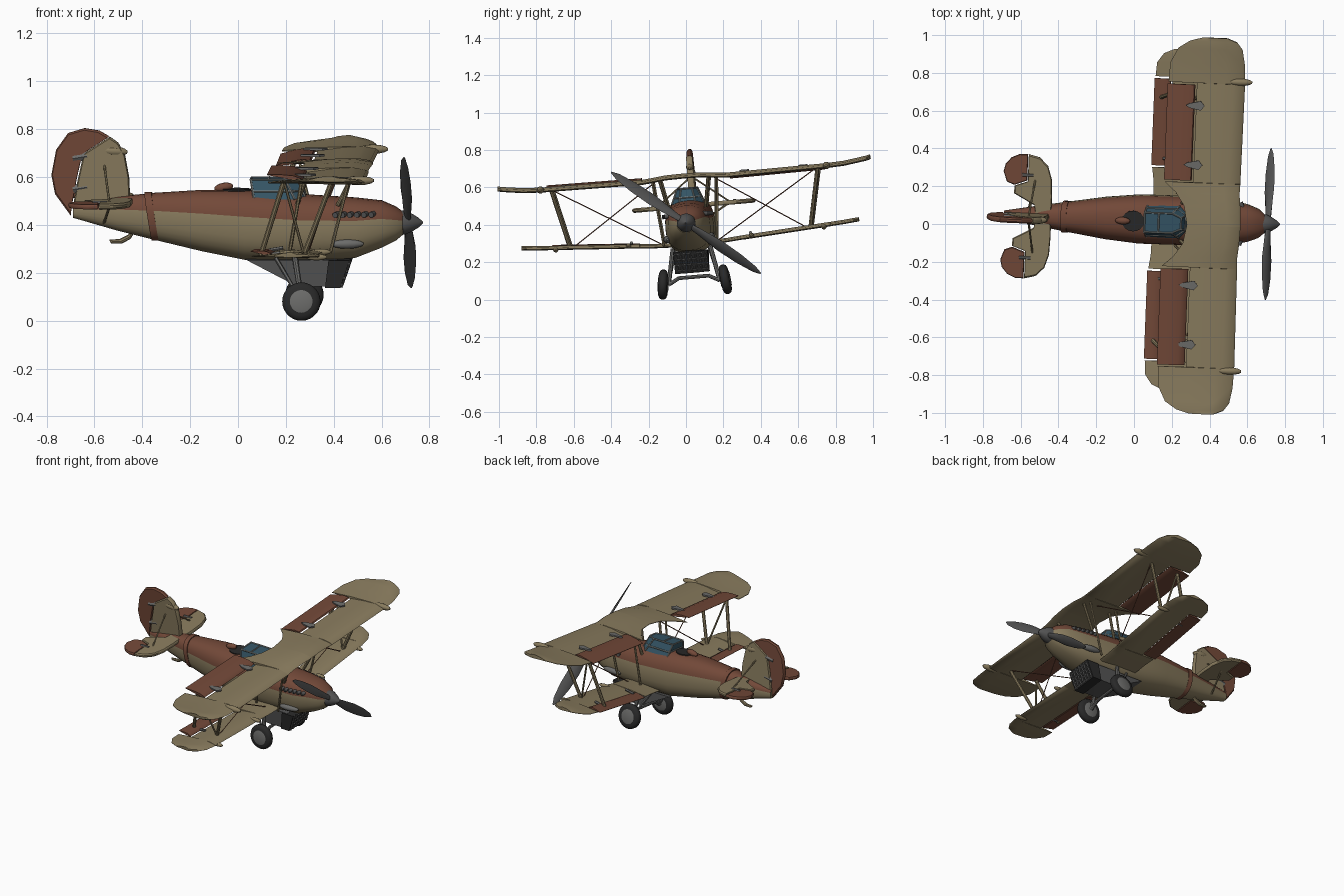
import bpy
import bmesh
from math import sin, cos, pi, radians
from mathutils import Matrix, Vector

cube = bpy.data.objects.get("Cube")
if cube:
    bpy.data.objects.remove(cube, do_unlink=True)


def material(name, r, g, b):
    mat = bpy.data.materials.new(name)
    mat.use_nodes = True
    mat.diffuse_color = (r, g, b, 1)
    mat.node_tree.nodes["Principled BSDF"].inputs["Base Color"].default_value = (r, g, b, 1)
    return mat


tan = material("khaki_tan", .25, .2, .112)
brown = material("red_brown", .17, .066, .04)
steel = material("dark_steel", .085, .085, .085)
rubber = material("black_rubber", .022, .022, .022)
grey = material("mid_grey", .15, .15, .145)
glass = material("blue_glass", .035, .09, .13)
frame = material("frame_grey", .22, .24, .23)

# Whole aircraft is banked and yawed slightly about the propeller hub
hub = Vector((.71, 0, .41))
pose = (Matrix.Translation(hub) @ Matrix.Rotation(radians(-2.2), 4, 'Z')
        @ Matrix.Rotation(radians(4.9), 4, 'X') @ Matrix.Translation(-hub))


def loft(name, rings, mats, rule=None, angle=40):
    """Skin closed rings of points; rule(i, j) picks the material."""
    bm = bmesh.new()
    rows = [[bm.verts.new(p) for p in ring] for ring in rings]
    n = len(rows[0])
    for i in range(len(rows) - 1):
        for j in range(n):
            k = (j + 1) % n
            f = bm.faces.new((rows[i][j], rows[i][k], rows[i + 1][k], rows[i + 1][j]))
            f.material_index = rule(i, j) if rule else 0
    bm.faces.new(rows[0])
    bm.faces.new(rows[-1])
    bmesh.ops.recalc_face_normals(bm, faces=bm.faces)
    bm.transform(pose)
    mesh = bpy.data.meshes.new(name)
    bm.to_mesh(mesh)
    bm.free()
    for m in mats:
        mesh.materials.append(m)
    for poly in mesh.polygons:
        poly.use_smooth = True
    mesh.set_sharp_from_angle(angle=radians(angle))
    obj = bpy.data.objects.new(name, mesh)
    bpy.context.collection.objects.link(obj)
    return obj


def rod(name, pts, radii, mat, n=8):
    """Round body through a path with one radius per point."""
    pts = [Vector(p) for p in pts]
    q = (pts[-1] - pts[0]).to_track_quat('Z', 'Y')
    rings = [[p + q @ Vector((r * cos(2 * pi * k / n), r * sin(2 * pi * k / n), 0))
              for k in range(n)] for p, r in zip(pts, radii)]
    return loft(name, rings, [mat])


def strut(name, a, b, r, mat, n=6):
    return rod(name, [a, b], [r, r], mat, n)


def pod(name, a, b, r, mat):
    """Streamlined ellipsoid between two points."""
    a, b = Vector(a), Vector(b)
    steps = [.02, .12, .3, .5, .7, .88, .98]
    return rod(name, [a.lerp(b, t) for t in steps],
               [r * 2 * (t * (1 - t)) ** .5 for t in steps], mat, 10)


def plate(name, outline, place, half, mat, inset=.95):
    """Flat outline given a lens-like edge; place(u, v, w) puts it in space."""
    cu = sum(p[0] for p in outline) / len(outline)
    cv = sum(p[1] for p in outline) / len(outline)
    rings = [[place(cu + (u - cu) * s, cv + (v - cv) * s, w) for u, v in outline]
             for w, s in ((-half, inset), (-half * .4, 1), (half * .4, 1), (half, inset))]
    return loft(name, rings, [mat], None, 30)


def side_on(u, v, w):
    return (u, w, v)


# Fuselage: rounded-box sections, brown upper deck over tan sides
SEG = 28


def section(x, top, bottom, half, lean=0, grow=0):
    mid, h = (top + bottom) / 2, (top - bottom) / 2 + grow
    ring = []
    for k in range(SEG):
        a = 2 * pi * k / SEG
        c, s = cos(a), sin(a)
        z = mid + h * abs(s) ** .8 * (1 if s > 0 else -1)
        y = (half + grow) * abs(c) ** .8 * (1 if c > 0 else -1)
        ring.append((x + (top - z) * lean, y, z))
    return ring


body = [(.69, .455, .36, .05), (.66, .477, .335, .077), (.6, .503, .305, .1),
        (.49, .515, .262, .12), (.26, .53, .245, .13), (.03, .548, .254, .13),
        (-.15, .547, .29, .112), (-.35, .535, .338, .08), (-.5, .52, .375, .055),
        (-.69, .49, .43, .022)]
loft("fuselage", [section(*b) for b in body], [tan, brown],
     lambda i, j: 1 if 1 <= j <= 12 else 0)
loft("tail_band", [section(x, .533, .34, .078, .15, .006) for x in (-.39, -.36)], [brown])

# Propeller and spinner
rod("spinner", [(x, 0, .41) for x in (.68, .7, .73, .755, .773)],
    [.05, .05, .036, .02, .003], steel, 20)
for s, side in ((1, "left"), (-1, "right")):
    a = radians(39)
    along = Vector((0, cos(a), -sin(a))) * s
    chord = Vector((0, sin(a), cos(a))) * s * .75 + Vector((.65, 0, 0))
    normal = along.cross(chord)
    rings = [[hub + along * r + chord * w * cos(k * pi / 4) + normal * t * sin(k * pi / 4)
              for k in range(8)]
             for r, w, t in ((.02, .014, .012), (.1, .026, .01), (.22, .038, .007),
                             (.34, .035, .005), (.44, .022, .003), (.483, .005, .002))]
    loft("propeller_blade_" + side, rings, [steel])

# Cockpit: dark well, headrest, glazed canopy with frame bars
loft("cockpit_well", [[(-.005 + .06 * cos(k * pi / 8), .055 * sin(k * pi / 8), z)
                       for k in range(16)] for z in (.545, .5515)], [rubber])
pod("headrest", (-.1, 0, .55), (-.02, 0, .565), .02, brown)
low = [(.07, .085), (.24, .085), (.285, .045)]
high = [(.055, .052), (.2, .052), (.25, .03)]


def ring_of(half, z):
    return [(x, y, z) for x, y in half] + [(x, -y, z) for x, y in reversed(half)]


base, roof = ring_of(low, .515), ring_of(high, .595)
loft("canopy", [base, roof], [glass], None, 10)
for k in range(6):
    strut("canopy_post", base[k], roof[k], .005, frame)
    strut("canopy_rail", roof[k], roof[(k + 1) % 6], .005, frame)
    mid_a = Vector(base[k]).lerp(Vector(roof[k]), .4)
    mid_b = Vector(base[(k + 1) % 6]).lerp(Vector(roof[(k + 1) % 6]), .4)
    strut("canopy_sill", mid_a, mid_b, .005, frame)
strut("canopy_roof_bar", (.13, -.052, .596), (.13, .052, .596), .005, frame)

# Wings
AIRFOIL = [(0, 0), (.04, .5), (.25, 1), (.6, .75), (1, .08), (1, -.08),
           (.6, -.2), (.25, -.35), (.04, -.3)]


def rib(y, lead, trail, z, t, tilt=0):
    return [(lead + (trail - lead) * c, y, z + h * t + tilt * c) for c, h in AIRFOIL]


upper = [(0, .565, .28, .655), (.1, .56, .262, .653), (.17, .553, .215, .645),
         (.225, .555, .155, .64), (.226, .555, .305, .64), (.755, .56, .305, .645),
         (.756, .56, .155, .645), (.86, .555, .16, .65), (.94, .54, .2, .661),
         (.98, .51, .26, .667), (1, .46, .33, .672)]
lower = [(0, .37, .1, .288), (.2, .37, .095, .296), (.27, .37, .085, .302),
         (.271, .37, .175, .302), (.755, .37, .175, .334), (.756, .37, .085, .334),
         (.83, .36, .09, .339), (.88, .33, .125, .344), (.905, .28, .18, .346)]

for s, side in ((1, "left"), (-1, "right")):
    loft("upper_wing_" + side, [rib(s * y, a, b, z, .02) for y, a, b, z in upper], [tan])
    loft("lower_wing_" + side, [rib(s * y, a, b, z, .017) for y, a, b, z in lower], [tan])
    # Ailerons, one side down and the other up
    loft("upper_aileron_" + side, [rib(s * y, .297, .15, z, .014, -.02 * s + .004)
                                   for y, z in ((.235, .645), (.745, .65))], [brown])
    loft("lower_aileron_" + side, [rib(s * y, .168, .08, z, .012, -.012 * s + .004)
                                   for y, z in ((.28, .306), (.745, .337))], [brown])
    for y in (.32, .635):
        loft("aileron_hinge_" + side, [[(x, s * (y + w), z) for x, w in
             ((.27, -.012), (.33, -.025), (.35, 0), (.33, .025), (.27, .012), (.25, 0))]
             for z in (.66, .669)], [grey])
        strut("lower_hinge_" + side, (.14, s * y, .315 + .02 * y), (.2, s * y, .325 + .02 * y), .008, grey)
    pod("wingtip_light_" + side, (.47, s * .768, .652), (.6, s * .768, .652), .02, tan)

    # Interplane struts, cabane struts and bracing wires
    for x0, x1 in ((.12, .22), (.3, .42)):
        strut("interplane_strut_" + side, (x0, s * .645, .33), (x1, s * .715, .645), .011, tan, 8)
    strut("diagonal_strut_" + side, (.3, s * .645, .33), (.22, s * .715, .645), .006, tan)
    for x0, x1 in ((.25, .3), (.42, .5)):
        strut("cabane_strut_" + side, (x0, s * .1, .49), (x1, s * .13, .645), .009, tan, 8)
        strut("root_strut_" + side, (x0 - .03, s * .14, .295), (x1 - .02, s * .17, .645), .007, tan)
    strut("flying_wire_" + side, (.3, s * .14, .3), (.42, s * .7, .64), .003, brown, 4)
    strut("landing_wire_" + side, (.42, s * .16, .64), (.3, s * .63, .33), .003, brown, 4)
    for y in (.33, .72):
        pod("lower_wing_fairing_" + side, (.31, s * y, .305 + .03 * y), (.4, s * y, .305 + .03 * y), .014, tan)

    # Exhaust stubs and side gun fairings
    for k in range(6):
        x = .41 + .03 * k
        y = .125 - .004 * k
        rod("exhaust_stub_" + side, [(x + .015, s * (y - .03), .455), (x, s * (y + .008), .452)],
            [.012, .012], steel, 10)
    pod("gun_fairing_" + side, (.39, s * .124, .33), (.53, s * .112, .33), .02, grey)

    # Main wheel, cambered, with hub and leg
    tilt = Vector((0, s * cos(.12), s * s * sin(.12)))
    centre = Vector((.27, s * .167, .093))
    rod("tyre_" + side, [centre + tilt * w for w in (-.024, -.018, -.008, .008, .018, .024)],
        [.058, .073, .08, .08, .073, .058], rubber, 28)
    rod("wheel_hub_" + side, [centre + tilt * w for w in (-.028, -.022, .022, .028)],
        [.035, .054, .054, .035], grey, 20)
    strut("gear_leg_" + side, centre - tilt * .03, (.24, s * .1, .28), .012, grey, 8)
    strut("gear_brace_" + side, centre - tilt * .03, (.16, s * .09, .27), .008, grey)
    strut("axle_" + side, centre - tilt * .03, (.27, s * .08, .12), .01, grey, 8)

    # Tailplane and elevator
    def flat(u, v, w, s=s):
        return (u, s * v, .503 + w)
    plate("tailplane_" + side, [(-.57, .33), (-.51, .315), (-.465, .27), (-.443, .2), (-.438, .1),
          (-.44, 0), (-.52, 0), (-.53, .06), (-.64, .12), (-.64, .16), (-.57, .185)],
          flat, .012, tan)
    plate("elevator_" + side, [(-.573, .33), (-.573, .19), (-.64, .165), (-.68, .18), (-.7, .235),
          (-.69, .275), (-.66, .31), (-.615, .33)], flat, .01, brown)
    strut("elevator_hinge_" + side, (-.6, s * .22, .512), (-.54, s * .22, .512), .009, grey)
    strut("tail_brace_" + side, (-.53, s * .2, .505), (-.56, 0, .66), .005, tan)
    strut("tail_lower_brace_" + side, (-.53, s * .18, .495), (-.56, s * .03, .41), .006, tan)

strut("axle_bar", (.27, -.085, .12), (.27, .085, .12), .01, grey, 8)

# Fin, rudder, tail lamp and skid
hinge = [(-.645, .7), (-.67, .59), (-.69, .48)]
plate("fin", [(-.45, .49), (-.455, .6), (-.472, .695), (-.5, .745), (-.535, .77)] + hinge,
      side_on, .017, tan)
plate("rudder", [(-.538, .772), (-.58, .796), (-.64, .806), (-.71, .785), (-.76, .715), (-.78, .61),
      (-.765, .53), (-.7, .44), (-.695, .48), (-.675, .59), (-.65, .7)], side_on, .014, brown)
for z in (.55, .68):
    strut("rudder_hinge", (-.69, 0, z), (-.63, 0, z + .01), .02, grey)
pod("fin_lamp", (-.58, 0, .715), (-.46, 0, .705), .022, tan)
rod("tail_skid", [(-.43, 0, .39), (-.455, 0, .35), (-.49, 0, .332), (-.535, 0, .33)],
    [.009, .01, .011, .009], tan)

# Radiator housing under the belly, with a gridded front block
plate("radiator_housing", [(.03, .262), (.25, .147), (.4, .147), (.42, .262)], side_on, .085, steel, .97)
plate("radiator_core", [(.365, .142), (.43, .142), (.47, .26), (.38, .26)], side_on, .092, rubber, .98)
for k in range(7):
    y = -.078 + .026 * k
    strut("radiator_slat", (.432, y, .145), (.471, y, .258), .006, steel, 4)
for k in range(4):
    t = .1 + .26 * k
    strut("radiator_bar", (.432 + .04 * t, -.088, .145 + .113 * t),
          (.432 + .04 * t, .088, .145 + .113 * t), .006, steel, 4)
